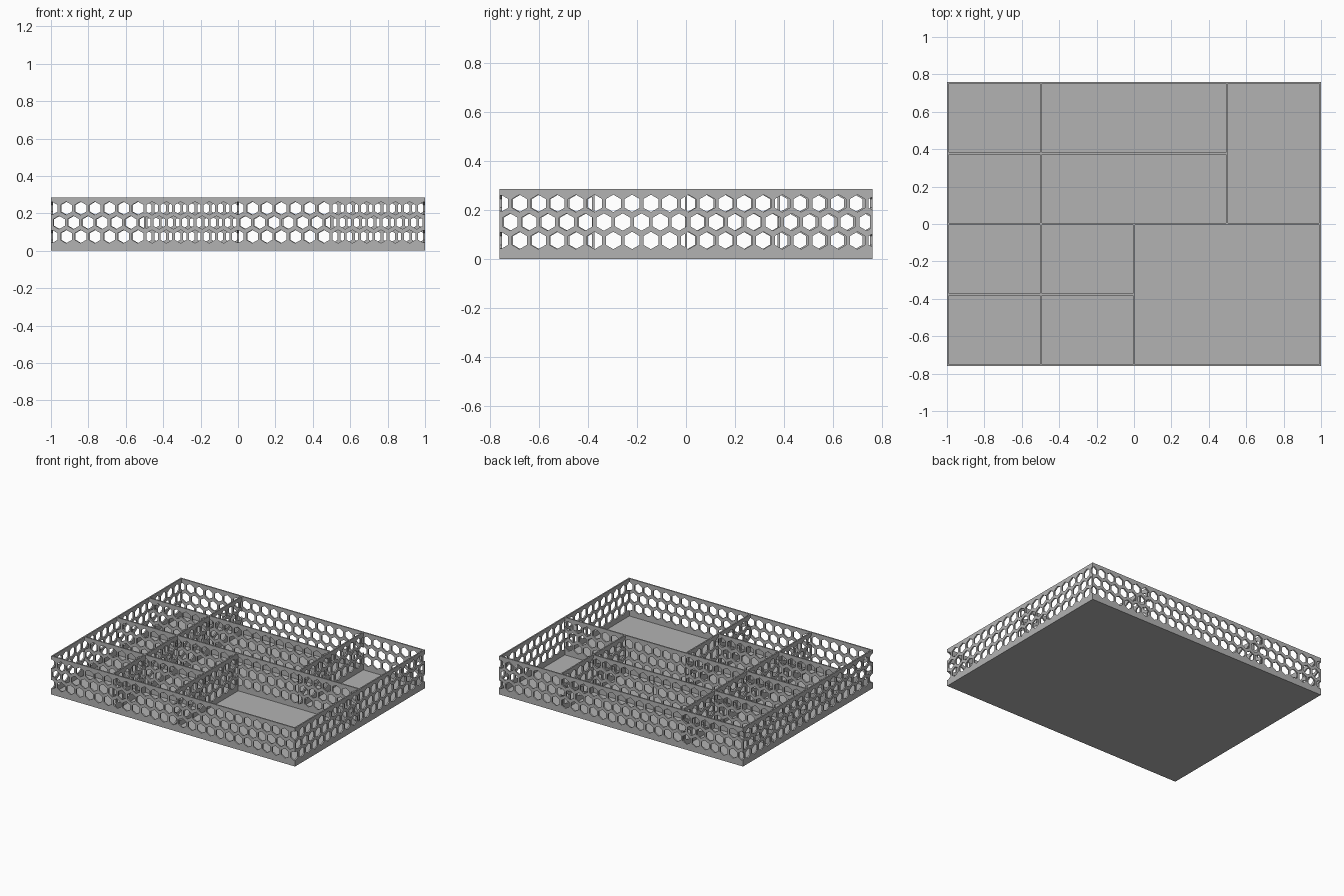
import bpy, bmesh, math
from mathutils import Matrix, Vector

if "Cube" in bpy.data.objects:
    bpy.data.objects.remove(bpy.data.objects["Cube"])

W, D, H = 2.0, 1.52, 0.285      # overall size
T, FLOOR = 0.01, 0.007          # wall and floor thickness
PITCH, R = 0.0765, 0.0355       # honeycomb spacing and hole radius
ROWS = (0.076, 0.151, 0.227)    # hole row heights

grey = bpy.data.materials.new("light grey")
grey.diffuse_color = (0.45, 0.45, 0.45, 1)
grey.use_nodes = True
grey.node_tree.nodes["Principled BSDF"].inputs["Base Color"].default_value = grey.diffuse_color


def make_object(name, bm):
    mesh = bpy.data.meshes.new(name)
    bm.to_mesh(mesh)
    bm.free()
    mesh.materials.append(grey)
    obj = bpy.data.objects.new(name, mesh)
    bpy.context.collection.objects.link(obj)
    return obj


def box(bm, lo, hi):
    lo, hi = Vector(lo), Vector(hi)
    mat = Matrix.Translation((lo + hi) / 2) @ Matrix.Diagonal((*(hi - lo), 1))
    bmesh.ops.create_cube(bm, size=1, matrix=mat)


def perforated_wall(name, start, length, along_y=False):
    """Upright panel from start, running along x or y, with staggered hex holes."""
    panel = bmesh.new()
    box(panel, (0, -T / 2, 0), (length, T / 2, H))
    holes = bmesh.new()
    for row, z in enumerate(ROWS):
        x = 0.005 + (PITCH / 2 if row == 1 else 0)
        while x - R * 0.866 < length - 0.001:
            # pointed-top hexagonal prism through the panel
            ring = [(x + R * math.sin(k * math.pi / 3), z + R * math.cos(k * math.pi / 3))
                    for k in range(6)]
            front = [holes.verts.new((a, -0.03, b)) for a, b in ring]
            back = [holes.verts.new((a, 0.03, b)) for a, b in ring]
            holes.faces.new(front)
            holes.faces.new(back[::-1])
            for k in range(6):
                j = (k + 1) % 6
                holes.faces.new((front[j], front[k], back[k], back[j]))
            x += PITCH
    bmesh.ops.recalc_face_normals(holes, faces=holes.faces)
    wall, cutter = make_object(name, panel), make_object("hole_cutter", holes)
    cutter.hide_render = True
    mod = wall.modifiers.new("holes", 'BOOLEAN')
    mod.operation, mod.solver, mod.object = 'DIFFERENCE', 'EXACT', cutter
    # bake the holes, then drop the cutter
    deps = bpy.context.evaluated_depsgraph_get()
    baked = bpy.data.meshes.new_from_object(wall.evaluated_get(deps))
    wall.modifiers.clear()
    wall.data = baked
    bpy.data.objects.remove(cutter)
    wall.location = (start[0], start[1], 0)
    if along_y:
        wall.rotation_euler.z = math.pi / 2
    return wall


# Floor plate
bm = bmesh.new()
box(bm, (-W / 2, -D / 2, 0), (W / 2, D / 2, FLOOR))
make_object("floor", bm)

# Outer walls: one continuous hole pattern each
ex, ey = W / 2, D / 2
perforated_wall("front_wall", (-ex, -ey + T / 2), W)
perforated_wall("back_wall", (-ex, ey - T / 2), W)
perforated_wall("left_wall", (-ex + T / 2, -ey), D, True)
perforated_wall("right_wall", (ex - T / 2, -ey), D, True)

# Dividers: hole pattern restarts in every cell of a 4 x 4 grid
CX, CY = (W - T) / 4, (D - T) / 4
x0, y0 = -ex + T / 2, -ey + T / 2
for line, first, last in ((1, 0, 2), (2, 0, 4), (3, 0, 3)):      # running left to right
    for c in range(first, last):
        perforated_wall(f"cross_divider_{line}_{c}", (x0 + c * CX, y0 + line * CY), CX)
for line, first, last in ((1, 0, 4), (2, 0, 2), (3, 2, 4)):      # running front to back
    for c in range(first, last):
        perforated_wall(f"long_divider_{line}_{c}", (x0 + line * CX, y0 + c * CY), CY, True)
